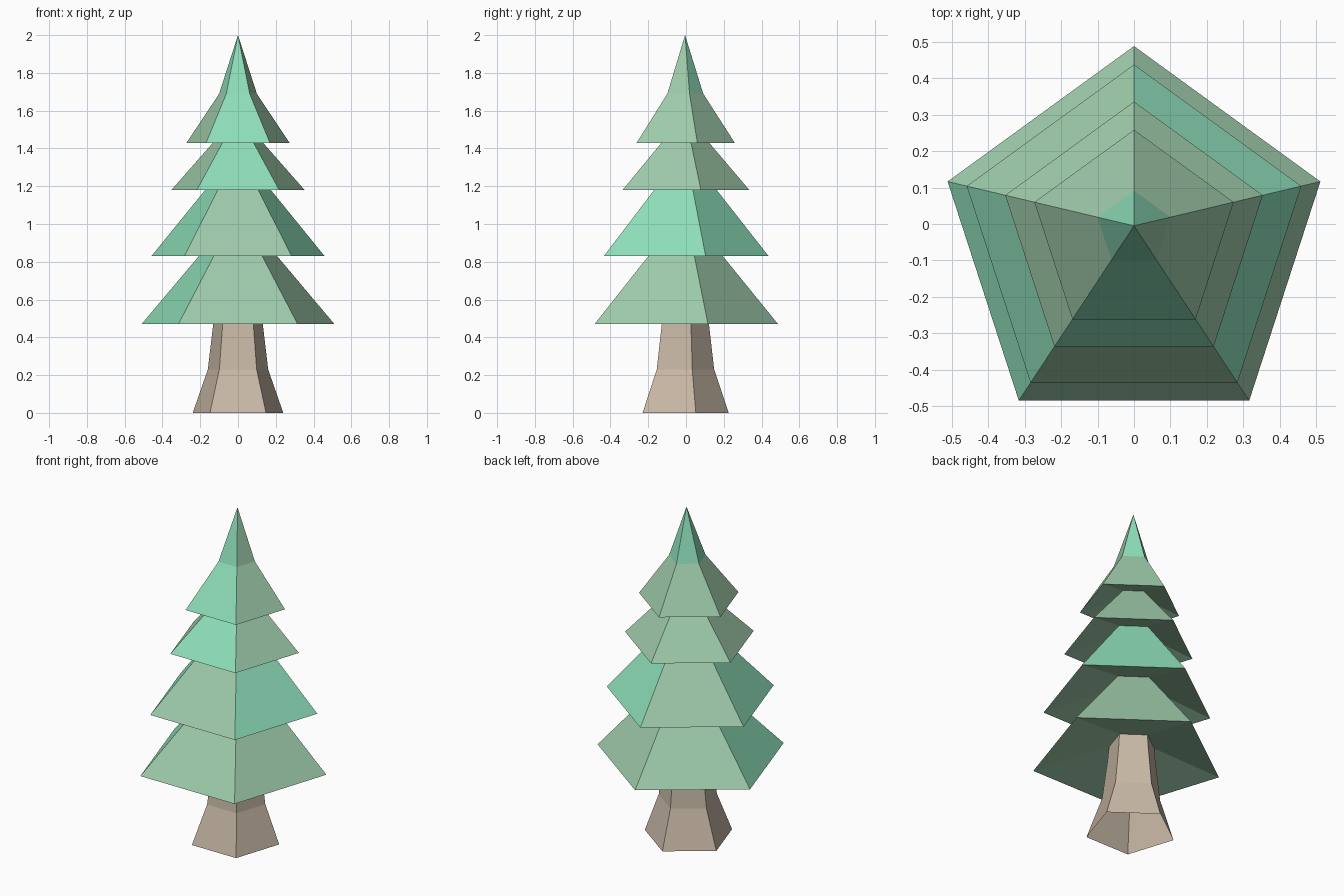
import bpy, bmesh, math

cube = bpy.data.objects.get("Cube")
if cube:
    bpy.data.objects.remove(cube, do_unlink=True)


def make_material(name, rgb):
    mat = bpy.data.materials.new(name)
    mat.use_nodes = True
    color = (*rgb, 1.0)
    mat.diffuse_color = color
    mat.node_tree.nodes["Principled BSDF"].inputs["Base Color"].default_value = color
    return mat


sage = make_material("sage green", (0.34, 0.59, 0.40))
mint = make_material("mint green", (0.27, 0.73, 0.49))
bark = make_material("pale bark", (0.58, 0.48, 0.38))

SIDES = 5
# Order of the sides around the tree, starting at the back corner
SIDE_NAMES = ("back_right", "front_right", "front", "front_left", "back_left")


def ring(bm, radius, z):
    """Pentagon with a corner at the back; a zero radius gives one point."""
    cy = -0.005 - 0.083 * radius
    if radius == 0:
        return [bm.verts.new((0, cy, z))] * SIDES
    angles = [math.pi / 2 + math.tau * i / SIDES for i in range(SIDES)]
    return [bm.verts.new((radius * math.cos(a), cy + radius * math.sin(a), z))
            for a in angles]


def loft(name, profile, materials, mint_sides=()):
    """Join pentagons along a (radius, height) profile.
    mint_sides lists, for each band, the sides in the second material."""
    bm = bmesh.new()
    rings = [ring(bm, r, z) for r, z in profile]
    for band, (low, high) in enumerate(zip(rings, rings[1:])):
        for i, side in enumerate(SIDE_NAMES):
            j = (i + 1) % SIDES
            corners = list(dict.fromkeys((low[i], low[j], high[j], high[i])))
            face = bm.faces.new(corners)
            if band < len(mint_sides) and side in mint_sides[band]:
                face.material_index = 1
    mesh = bpy.data.meshes.new(name)
    bm.to_mesh(mesh)
    bm.free()
    for mat in materials:
        mesh.materials.append(mat)
    obj = bpy.data.objects.new(name, mesh)
    bpy.context.collection.objects.link(obj)
    return obj


# Flared trunk, open at the bottom
loft("trunk", [(0.252, 0), (0.168, 0.23), (0.138, 0.47), (0.131, 0.55)], [bark])

# Each tier: sloped underside, then the skirt rising into the tier above
tiers = {
    "bottom_tier": ([(0.131, 0.55), (0.537, 0.47), (0.147, 0.91)],
                    [(), ("front_right",)]),
    "lower_tier": ([(0.147, 0.91), (0.482, 0.83), (0.136, 1.235)],
                   [(), ("front_right", "front_left", "back_left")]),
    "upper_tier": ([(0.136, 1.235), (0.371, 1.18), (0.098, 1.475)],
                   [(), ("front",)]),
    "top_tier": ([(0.098, 1.475), (0.287, 1.43), (0.105, 1.69), (0, 2)],
                 [(), ("front",), ("front", "back_right", "back_left", "front_right")]),
}
for name, (profile, mint_sides) in tiers.items():
    loft(name, profile, [sage, mint], mint_sides)
